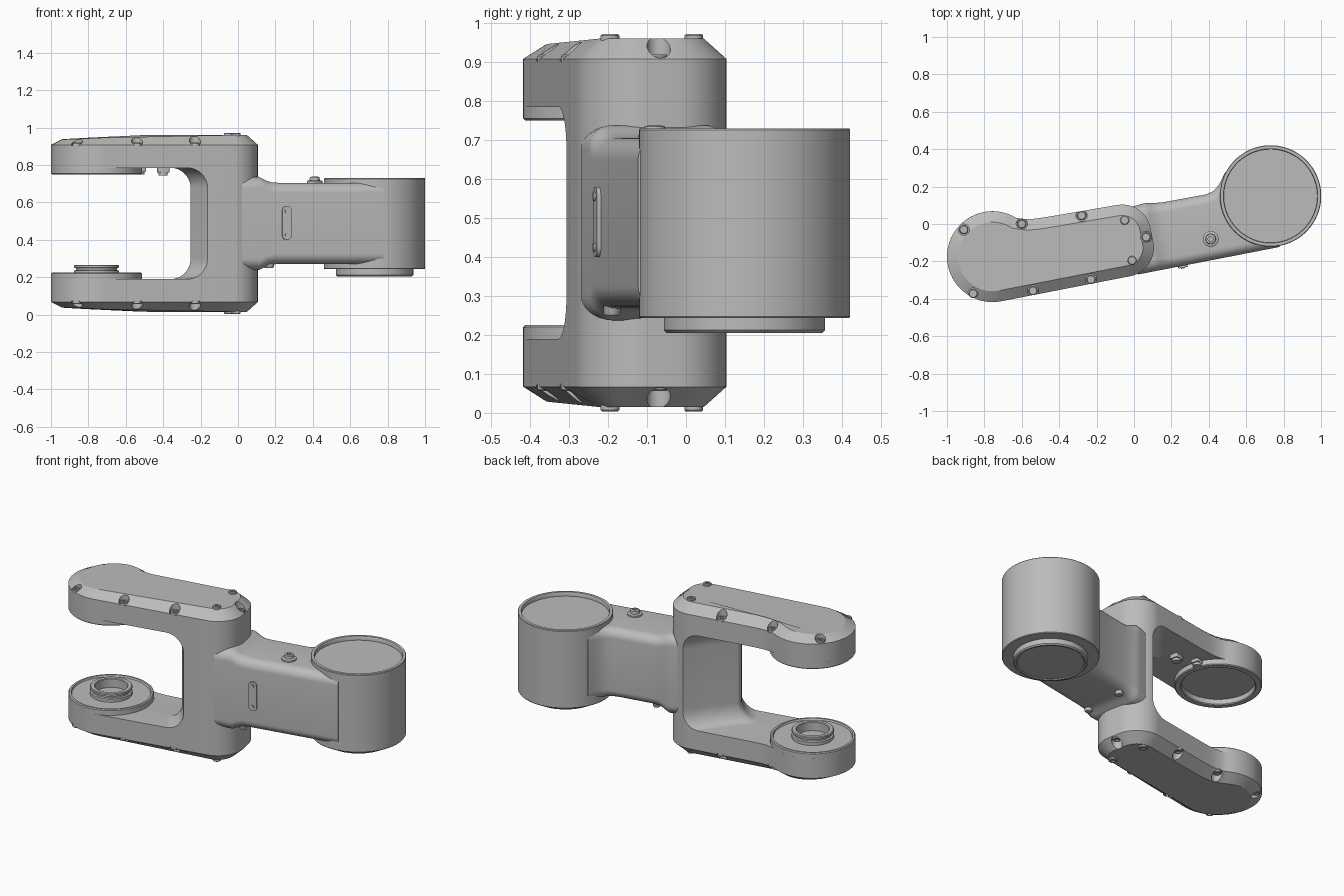
import bpy, bmesh
from math import sin, cos, pi, radians
from mathutils import Matrix, Vector

if "Cube" in bpy.data.objects:
    bpy.data.objects.remove(bpy.data.objects["Cube"])

TURN = Matrix.Rotation(radians(11), 4, 'Z')   # the arm lies at an angle to x
MID = 0.4875                                  # mirror height of the fork
FRONT = -0.27                                 # long flat front side

grey = bpy.data.materials.new("cast_grey")
grey.use_nodes = True
grey.diffuse_color = (0.5, 0.5, 0.5, 1)
grey.node_tree.nodes["Principled BSDF"].inputs["Base Color"].default_value = (0.5, 0.5, 0.5, 1)


def smooth(ob, angle):
    bpy.ops.object.select_all(action='DESELECT')
    ob.select_set(True)
    bpy.context.view_layer.objects.active = ob
    bpy.ops.object.shade_smooth_by_angle(angle=radians(angle))


def finish(name, bm, angle=35):
    bmesh.ops.recalc_face_normals(bm, faces=bm.faces)
    me = bpy.data.meshes.new(name)
    bm.to_mesh(me)
    bm.free()
    ob = bpy.data.objects.new(name, me)
    bpy.context.collection.objects.link(ob)
    me.materials.append(grey)
    ob.matrix_world = TURN
    smooth(ob, angle)
    return ob


def arc(cx, cy, r, a0, a1, n):
    return [(cx + r * cos(radians(a0 + (a1 - a0) * i / n)),
             cy + r * sin(radians(a0 + (a1 - a0) * i / n))) for i in range(n + 1)]


def rounded_rect(x0, x1, y0, y1, r, n=6):
    pts = []
    for cx, cy, a in ((x1 - r, y1 - r, 0), (x0 + r, y1 - r, 90),
                      (x0 + r, y0 + r, 180), (x1 - r, y0 + r, 270)):
        pts += arc(cx, cy, r, a, a + 90, n)
    return pts


def loft(bm, sections):
    """Skin a row of equal 3D sections; returns the two cap faces."""
    loops = [[bm.verts.new(p) for p in s] for s in sections]
    for a, b in zip(loops, loops[1:]):
        for i in range(len(a)):
            j = (i + 1) % len(a)
            bm.faces.new((a[i], a[j], b[j], b[i]))
    return [bm.faces.new(loops[0][::-1]), bm.faces.new(loops[-1])]


def prism(bm, pts, lo, hi):
    return loft(bm, [[(p, q, h) for p, q in pts] for h in (lo, hi)])


def lathe(bm, profile, u, v, steps=64, flip=False):
    """Turn an (r, z) profile around a vertical axis; flip mirrors it to the lower half."""
    rings = []
    for r, z in profile:
        z = 2 * MID - z if flip else z
        if r == 0:
            rings.append([bm.verts.new((u, v, z))] * steps)
        else:
            rings.append([bm.verts.new((u + r * cos(2 * pi * k / steps),
                                        v + r * sin(2 * pi * k / steps), z)) for k in range(steps)])
    for a, b in zip(rings, rings[1:]):
        for k in range(steps):
            j = (k + 1) % steps
            bm.faces.new(list(dict.fromkeys((a[k], a[j], b[j], b[k]))))


def turned(name, profile, u, v, steps=64):
    bm = bmesh.new()
    lathe(bm, profile, u, v, steps)
    return finish(name, bm)


def local(x, y):
    p = TURN.inverted() @ Vector((x, y, 0))
    return p.x, p.y


# Fork body: one plan outline, chamfered top and bottom, with a sloping head end
HU, HV, HR = -0.776, -0.027, 0.243
outline = arc(HU, HV, HR, 270, 48, 40)
outline += [(-0.585, 0.143), (-0.555, 0.134), (-0.515, 0.129), (-0.46, 0.126)]
outline += arc(-0.072, -0.038, 0.155, 90, 0, 12)
outline += arc(-0.072, FRONT + 0.155, 0.155, 0, -90, 12)
bm = bmesh.new()
caps = prism(bm, outline, 2 * MID - 0.908, 0.908)
bmesh.ops.recalc_face_normals(bm, faces=bm.faces)
for cap, side in zip(caps, (-1, 1)):
    bmesh.ops.inset_region(bm, faces=[cap], thickness=0.058, use_even_offset=True)
    for vert in cap.verts:
        drop = max(0, -0.5 - vert.co.x) * 0.05
        vert.co.z += side * (0.052 - drop)
body = finish("fork_body", bm, 25)

# Throat between the fork arms: its end wall is a wedge, slanted at front and back
wedge = ((-0.6, -0.1), (FRONT, -0.218), (-0.165, -0.273), (-0.135, -0.284), (-0.11, -0.278),
         (-0.085, -0.252), (0.0, -0.14), (0.14, 0.0), (0.6, 0.0))
bm = bmesh.new()
loft(bm, [[(p, v, q) for p, q in rounded_rect(-1.4, u, 2 * MID - 0.785, 0.785, 0.11, 10)]
          for v, u in wedge])

# Screw pockets on the chamfers
rim_screws = [local(*p) for p in ((-0.91, -0.03), (-0.6, 0.0), (-0.28, 0.045), (0.065, -0.07),
                                  (-0.23, -0.297), (-0.54, -0.357), (-0.86, -0.372))]
for u, v in rim_screws:
    for flip in (False, True):
        lathe(bm, [(0, 0.903), (0.03, 0.903), (0.03, 1.0), (0, 1.0)], u, v, 20, flip)
cutter = finish("throat_cutter", bm)
cutter.hide_render = True
mod = body.modifiers.new("throat", 'BOOLEAN')
mod.operation = 'DIFFERENCE'
mod.solver = 'EXACT'
mod.object = cutter
bpy.context.view_layer.objects.active = body
bpy.ops.object.modifier_apply(modifier=mod.name)
bpy.data.objects.remove(cutter)
smooth(body, 30)


# Socket screws in the pockets, and raised ones on the flat faces
def screw(r, z0, z1):
    s = r * 0.5
    return [(0, z0), (r, z0), (r, z1 - 0.004), (r - 0.004, z1), (s, z1), (s, z1 - 0.008), (0, z1 - 0.008)]


bm = bmesh.new()
for flip in (False, True):
    for u, v in rim_screws:
        lathe(bm, screw(0.024, 0.9, 0.919), u, v, 20, flip)
    for x, y in ((-0.05, 0.02), (-0.01, -0.195)):
        lathe(bm, screw(0.024, 0.94, 0.972), *local(x, y), 20, flip)
finish("cover_screws", bm)

# Upper bearing seat: hanging ring with two stop blocks
turned("upper_bearing_ring", [(0.205, 0.79), (HR, 0.79), (HR, 0.755), (HR - 0.005, 0.75),
                              (0.21, 0.75), (0.205, 0.755), (0.205, 0.79)], HU, HV)
bm = bmesh.new()
for x, y, z in ((-0.525, -0.08, 0.75), (-0.4, -0.11, 0.745)):
    u, v = local(x, y)
    prism(bm, rounded_rect(u - 0.03, u + 0.03, v - 0.025, v + 0.025, 0.008, 3), z + 0.015, 0.79)
    lathe(bm, [(0, z), (0.024, z), (0.024, z + 0.02), (0, z + 0.02)], u, v, 20)
finish("stop_blocks", bm)

# Lower bearing seat: shallow dish with a grooved collar
turned("lower_bearing_hub", [(HR, 0.18), (HR, 0.22), (HR - 0.005, 0.225), (0.227, 0.225), (0.223, 0.215),
                             (0.12, 0.215), (0.12, 0.235), (0.11, 0.238), (0.11, 0.248), (0.12, 0.251),
                             (0.12, 0.262), (0.116, 0.266), (0.096, 0.266), (0.092, 0.262),
                             (0.092, 0.21), (0, 0.21)], HU, HV)

# Forearm: lofted rounded sections, flared at the fork and blending into the drum
# (u, back side, half height, edge radius)
stations = ((-0.03, 0.09, 0.245, 0.06), (0.07, 0.098, 0.25, 0.06), (0.09, 0.097, 0.241, 0.06),
            (0.11, 0.093, 0.23, 0.06), (0.14, 0.088, 0.22, 0.058), (0.18, 0.084, 0.217, 0.055),
            (0.41, 0.082, 0.217, 0.055), (0.45, 0.092, 0.217, 0.055), (0.485, 0.118, 0.217, 0.055),
            (0.51, 0.15, 0.217, 0.055), (0.53, 0.178, 0.217, 0.055), (0.74, 0.178, 0.217, 0.055))
bm = bmesh.new()
loft(bm, [[(u, p, q) for p, q in rounded_rect(FRONT + 0.001, back, MID - half, MID + half, r, 8)]
          for u, back, half, r in stations])
finish("forearm", bm)

# Drum with a recessed lid above and a stepped flange below
DU, DV = local(0.73, 0.15)
turned("drum", [(0, 0.21), (0.185, 0.21), (0.19, 0.205), (0.2, 0.205), (0.207, 0.212), (0.207, 0.243),
                (0.268, 0.243), (0.271, 0.247), (0.271, 0.726), (0.268, 0.73), (0.252, 0.73),
                (0.25, 0.727), (0.25, 0.705), (0, 0.705)], DU, DV, 96)

# Vent plug on top of the forearm and small plugs under the joint
turned("vent_plug", [(0, 0.7), (0.042, 0.7), (0.042, 0.714), (0.036, 0.718), (0.028, 0.718), (0.026, 0.735),
                     (0.014, 0.738), (0.014, 0.728), (0, 0.728)], *local(0.41, -0.08), 32)
bm = bmesh.new()
for x, y in ((0.17, -0.19), (0.16, 0.06)):
    lathe(bm, [(0, 0.25), (0.018, 0.25), (0.022, 0.256), (0.022, 0.31), (0, 0.31)], *local(x, y), 20)
finish("under_plugs", bm)

# Front inspection plate with two screws
bm = bmesh.new()
pu = local(0.26, -0.22)[0]
details = [(rounded_rect(pu - 0.026, pu + 0.026, 0.4, 0.58, 0.025), FRONT - 0.009)]
details += [(arc(pu, z, 0.011, 0, 337.5, 15), FRONT - 0.014) for z in (0.425, 0.555)]
for pts, face in details:
    loft(bm, [[(p, v, q) for p, q in pts] for v in (face, FRONT + 0.01)])
finish("inspection_plate", bm)
